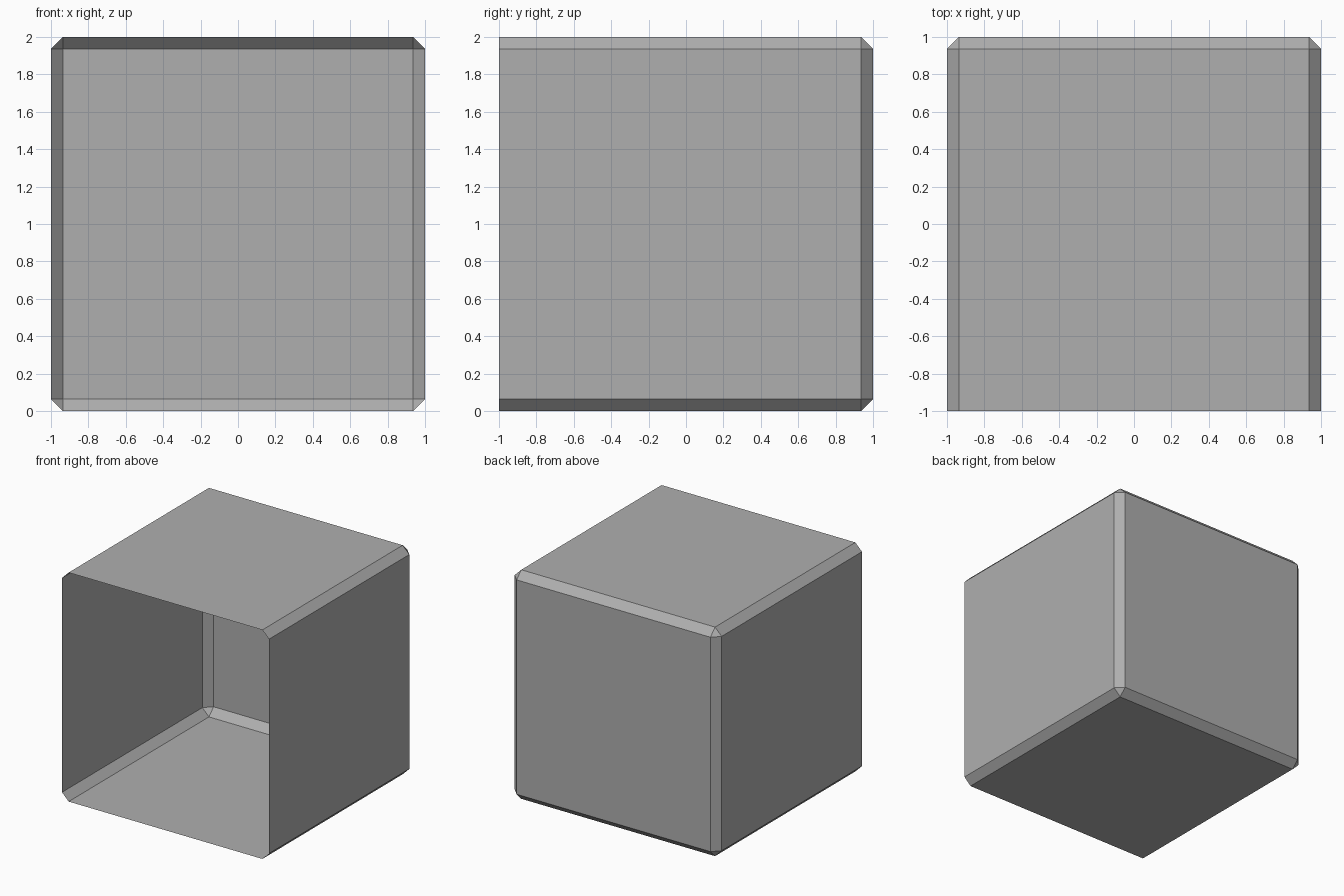
import bpy, bmesh
from mathutils import Matrix

if "Cube" in bpy.data.objects:
    bpy.data.objects.remove(bpy.data.objects["Cube"])

CHAMFER = 0.064

# Open-fronted box shell: a cube with chamfered edges and no front face
bm = bmesh.new()
bmesh.ops.create_cube(bm, size=2, matrix=Matrix.Translation((0, 0, 1)))

# Chamfer every edge except those around the front opening
edges = [e for e in bm.edges if any(v.co.y > 0 for v in e.verts)]
bmesh.ops.bevel(bm, geom=edges, offset=CHAMFER, offset_type='OFFSET',
                segments=1, profile=0.5, affect='EDGES')

# Open the front
bm.normal_update()
front = [f for f in bm.faces if f.normal.y < -0.9]
bmesh.ops.delete(bm, geom=front, context='FACES')

mesh = bpy.data.meshes.new("open_box")
bm.to_mesh(mesh)
bm.free()
box = bpy.data.objects.new("open_box", mesh)
bpy.context.collection.objects.link(box)

# Darker grey
grey = bpy.data.materials.new("dark_grey")
grey.diffuse_color = (0.43, 0.43, 0.43, 1)
grey.use_nodes = True
grey.node_tree.nodes["Principled BSDF"].inputs["Base Color"].default_value = grey.diffuse_color
mesh.materials.append(grey)
